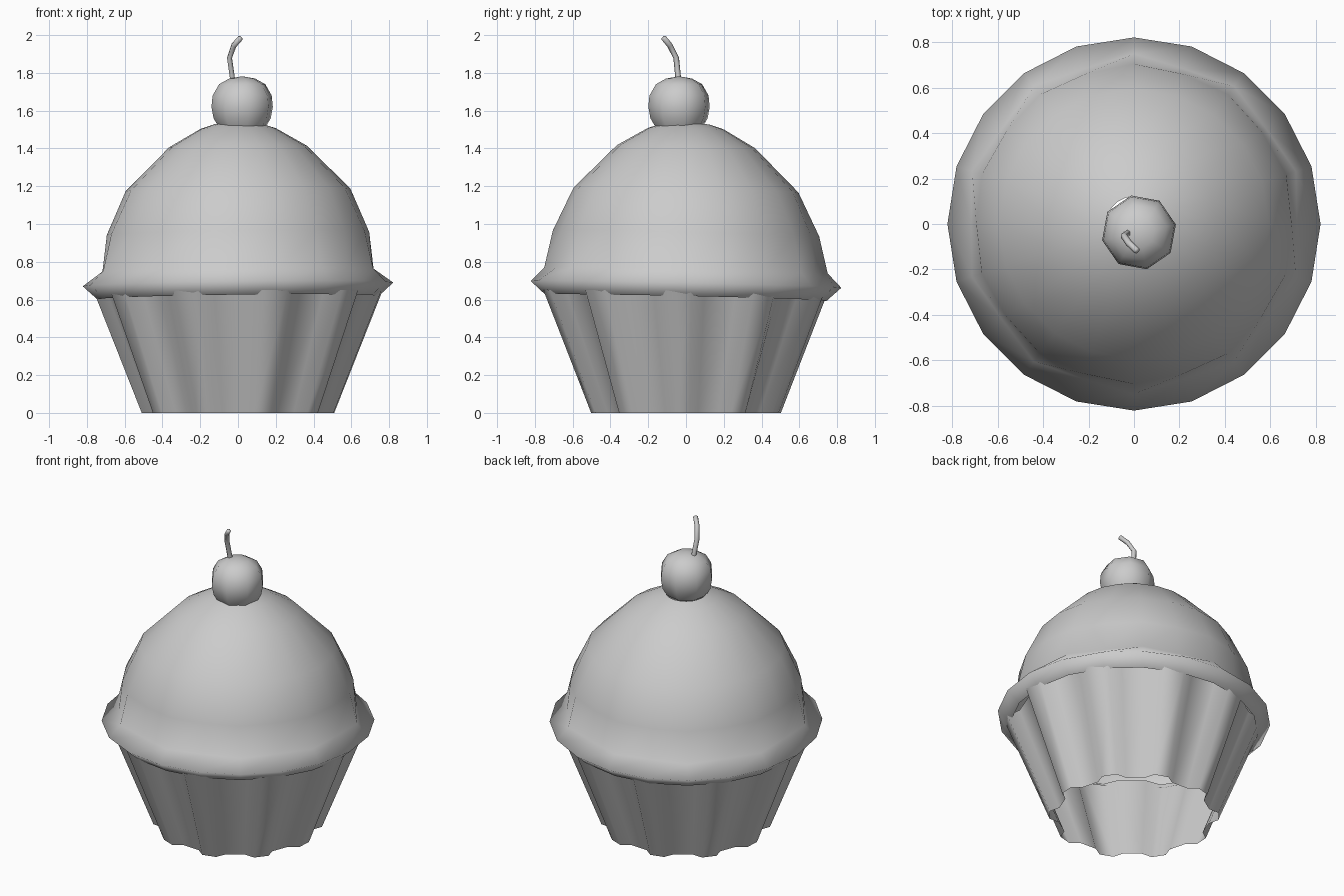
import bpy, bmesh
from math import sin, cos, pi, radians
from mathutils import Vector

if "Cube" in bpy.data.objects:
    bpy.data.objects.remove(bpy.data.objects["Cube"])


def finish(name, bm):
    bmesh.ops.recalc_face_normals(bm, faces=bm.faces)
    me = bpy.data.meshes.new(name)
    bm.to_mesh(me)
    bm.free()
    ob = bpy.data.objects.new(name, me)
    bpy.context.collection.objects.link(ob)
    for f in me.polygons:
        f.use_smooth = True
    return ob


def loft(name, rings, tip=None):
    """Join closed rings of points, optionally ending in one tip."""
    bm = bmesh.new()
    loops = [[bm.verts.new(p) for p in ring] for ring in rings]
    n = len(loops[0])
    for a, b in zip(loops, loops[1:]):
        for i in range(n):
            j = (i + 1) % n
            bm.faces.new((a[i], a[j], b[j], b[i]))
    if tip:
        t = bm.verts.new(tip)
        for i in range(n):
            bm.faces.new((loops[-1][i], loops[-1][(i + 1) % n], t))
    return finish(name, bm)


# fluted paper cup: ten narrow ridges, open at both ends
def cup_ring(z, ridge, groove):
    pts = []
    for i in range(10):
        for off, r in ((-8, ridge), (2, ridge), (8, groove), (22, groove)):
            a = radians(36 * i + off)
            pts.append((r * cos(a), r * sin(a), z))
    return pts


loft("paper_cup", [cup_ring(0, .51, .46), cup_ring(.65, .767, .705)])


# frosting shell: flared rim, ten-sided crease, dome with a hole on top
def frosting_ring(r, z, pinch):
    pts = []
    for i in range(20):
        a = i * pi / 10
        k = r * (pinch if i % 2 == 0 else 1)
        x, y = k * cos(a), k * sin(a)
        pts.append((x, y, z + .012 * x - .022 * y))
    return pts


profile = [(.745, .61, 1), (.822, .68, 1), (.75, .755, .957), (.705, .95, .985),
           (.595, 1.18, 1), (.365, 1.41, 1), (.20, 1.505, 1), (.122, 1.53, 1)]
loft("frosting", [frosting_ring(*p) for p in profile])

# cherry: eight-sided, open underneath
cx, cy = .022, -.037
cherry = [(.125, 1.51), (.155, 1.56), (.166, 1.62), (.16, 1.68), (.125, 1.74), (.07, 1.77)]
loft("cherry", [[(cx + r * cos(radians(12 + 45 * i)), cy + r * sin(radians(12 + 45 * i)), z)
                 for i in range(8)] for r, z in cherry], (cx, cy, 1.782))

# bent stem
path = [Vector(p) for p in ((-.025, -.038, 1.74), (-.045, -.052, 1.88),
                            (-.022, -.085, 1.945), (.013, -.118, 1.985))]
rings = []
for i, p in enumerate(path):
    d = (path[min(i + 1, 3)] - path[max(i - 1, 0)]).normalized()
    u = d.cross(Vector((1, 0, 0))).normalized()
    v = d.cross(u)
    rings.append([p + .015 * (u * cos(k * pi / 3) + v * sin(k * pi / 3)) for k in range(6)])
loft("stem", rings, path[-1] + Vector((.003, -.003, .004)))
